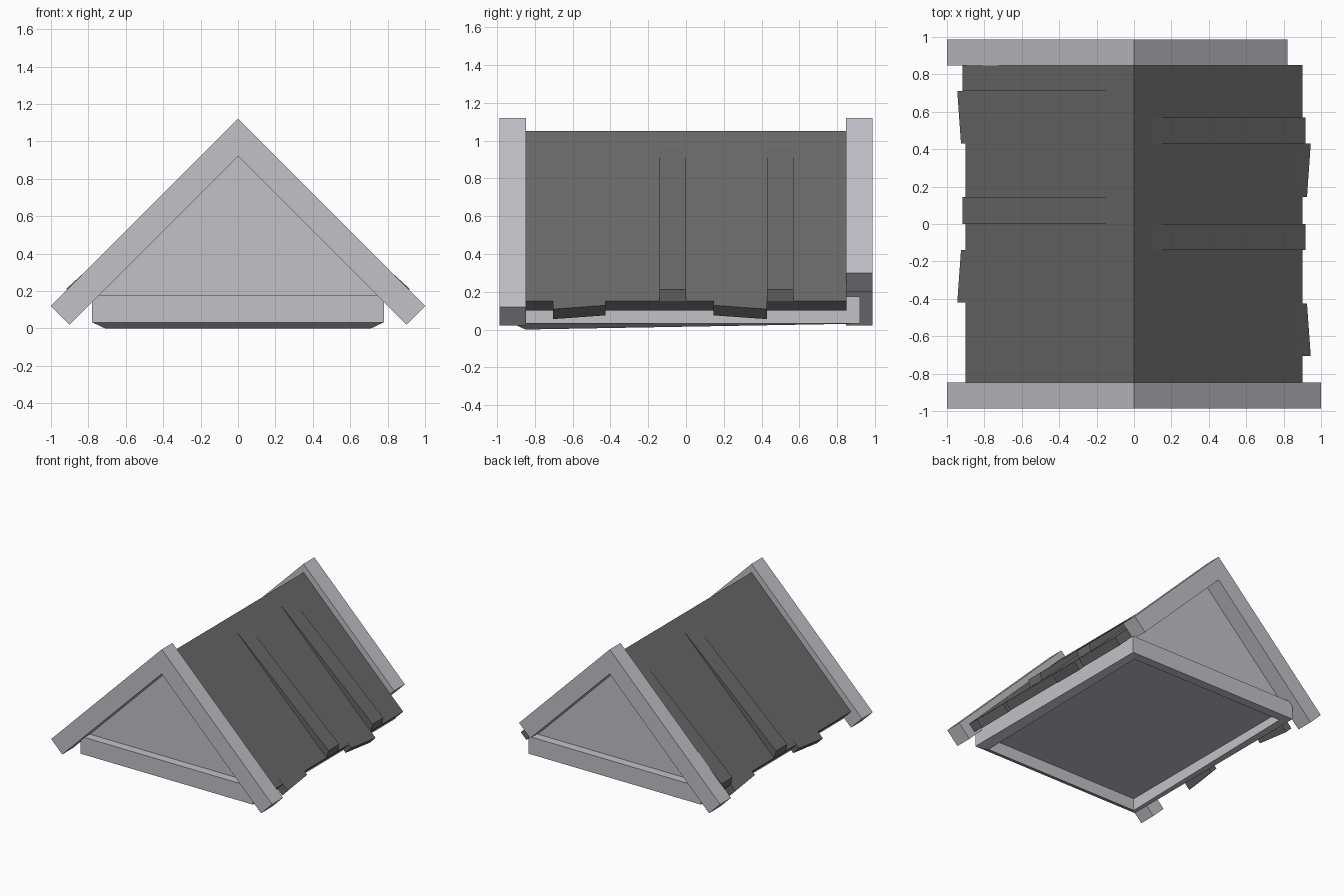
import bpy, bmesh

if "Cube" in bpy.data.objects:
    bpy.data.objects.remove(bpy.data.objects["Cube"])


def material(name, rgb):
    m = bpy.data.materials.new(name)
    m.diffuse_color = (*rgb, 1)
    m.use_nodes = True
    m.node_tree.nodes["Principled BSDF"].inputs["Base Color"].default_value = m.diffuse_color
    return m


stone = material("pale grey", (0.535, 0.535, 0.575))
slate = material("dark grey", (0.14, 0.14, 0.14))


def loft(name, rings, mat):
    """Closed solid skinned between rings of points, capped at both ends."""
    bm = bmesh.new()
    rows = [[bm.verts.new(p) for p in ring] for ring in rings]
    n = len(rows[0])
    for a, b in zip(rows, rows[1:]):
        for i in range(n):
            j = (i + 1) % n
            bm.faces.new((a[i], a[j], b[j], b[i]))
    bm.faces.new(rows[0])
    bm.faces.new(rows[-1])
    bmesh.ops.recalc_face_normals(bm, faces=bm.faces)
    mesh = bpy.data.meshes.new(name)
    bm.to_mesh(mesh)
    bm.free()
    mesh.materials.append(mat)
    ob = bpy.data.objects.new(name, mesh)
    bpy.context.collection.objects.link(ob)
    return ob


def prism(name, prof0, y0, y1, mat, prof1=None):
    """Extrude an (x, z) profile along y, optionally changing shape."""
    return loft(name, [[(x, y0, z) for x, z in prof0],
                       [(x, y1, z) for x, z in (prof1 or prof0)]], mat)


def chevron(apex, thick, left, right):
    """45 degree inverted V with square-cut ends at the given x reach."""
    h = thick / 2
    return [(-left, apex - left), (0, apex), (right, apex - right),
            (right - h, apex - right - h), (0, apex - thick),
            (-left + h, apex - left - h)]


# Gable boards: the back one has a broken right arm
prism("front_gable_board", chevron(1.12, 0.2, 1, 1), -0.987, -0.847, stone)
prism("back_gable_board", chevron(1.12, 0.2, 1, 0.82), 0.847, 0.987, stone)

# Gable wall filling the roof
prism("gable_wall", [(-0.77, 0.17), (0.77, 0.17), (0, 0.94)], -0.85, 0.85, stone)


# Base frame: chamfered rim, lower at the front, around a recessed underside
def rect(x, y, z_front, z_back):
    return [(-x, -y, z_front), (x, -y, z_front), (x, y, z_back), (-x, y, z_back)]


loft("base", [rect(0.78, 0.92, 0.175, 0.175), rect(0.78, 0.92, 0.033, 0.033),
              rect(0.71, 0.85, 0.0, 0.03), rect(0.71, 0.85, 0.1, 0.1)], stone)

# Roof slab
prism("roof", chevron(1.05, 0.1, 0.9, 0.9), -0.85, 0.85, slate)


# Slipped planks hang past the eaves, slightly askew, flush with the roof
def plank(side, reach):
    return [(side * x, z) for x, z in
            ((0.87, 0.181), (reach, 1.053 - reach),
             (reach - 0.052, 1.0 - reach), (0.82, 0.13))]


for side, y0, y1, r0, r1 in ((1, -0.705, -0.425, 0.945, 0.925),
                             (1, 0.145, 0.43, 0.925, 0.945),
                             (-1, -0.42, -0.14, 0.945, 0.925),
                             (-1, 0.43, 0.71, 0.925, 0.945)):
    prism("slipped_plank", plank(side, r0), y0, y1, slate, plank(side, r1))

# Lifted planks rise as wedges toward the eaves
for side, y0, y1 in ((1, -0.14, 0.0), (1, 0.43, 0.57),
                     (-1, 0.0, 0.145), (-1, 0.71, 0.85)):
    wedge = [(side * x, z) for x, z in
             ((0.095, 0.958), (0.917, 0.213), (0.902, 0.15), (0.1, 0.92))]
    prism("lifted_plank", wedge, y0, y1, slate)
